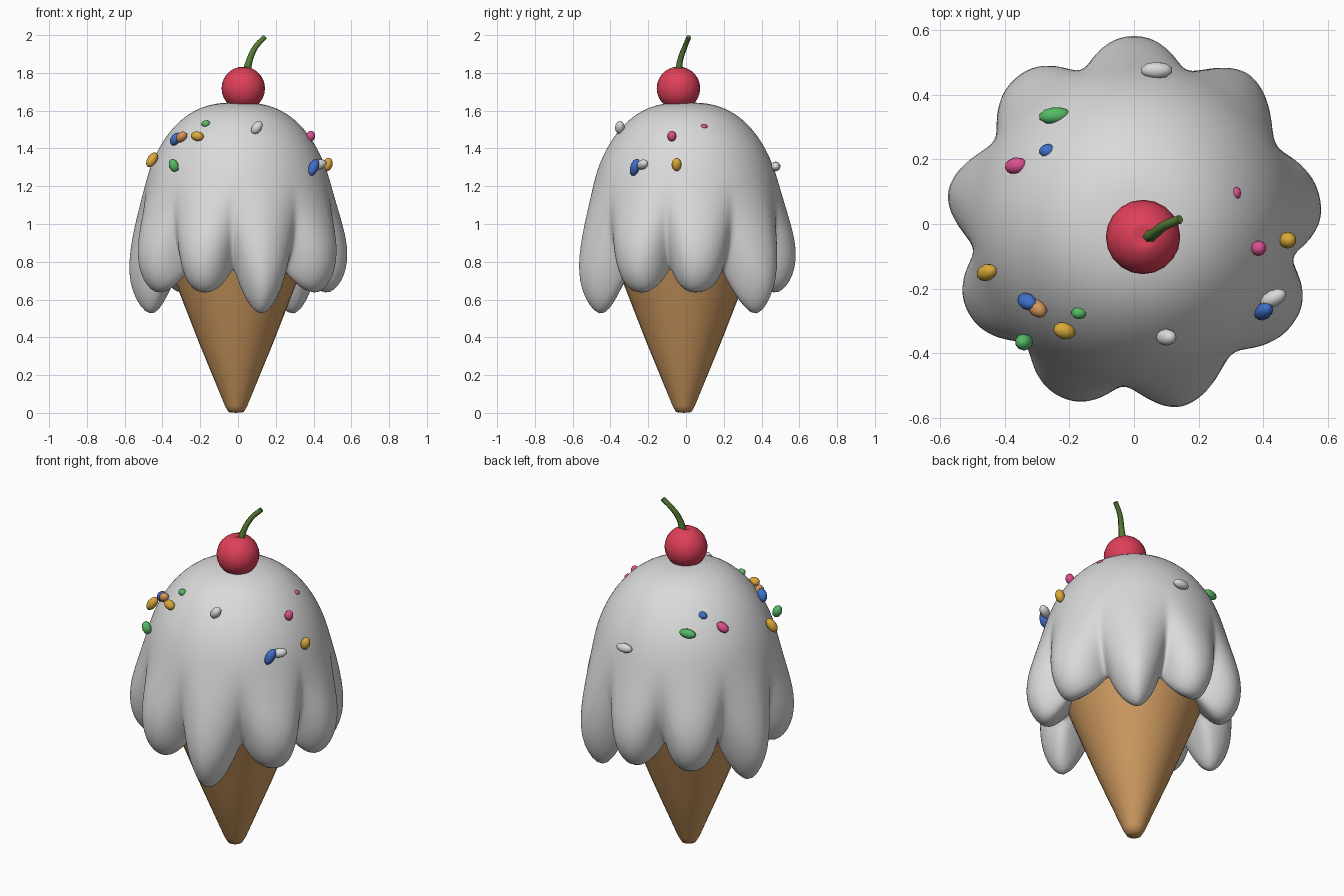
import bpy
import bmesh
import math
from mathutils import Vector

cube = bpy.data.objects.get("Cube")
if cube:
    bpy.data.objects.remove(cube, do_unlink=True)


def material(name, *rgb):
    mat = bpy.data.materials.new(name)
    mat.use_nodes = True
    mat.diffuse_color = (*rgb, 1)
    mat.node_tree.nodes["Principled BSDF"].inputs["Base Color"].default_value = (*rgb, 1)
    return mat


CREAM = material("cream white", .7, .7, .7)
WAFER = material("wafer tan", .63, .33, .12)
RED = material("cherry red", .74, .05, .1)
STEM = material("stem green", .09, .2, .035)
GREEN = material("candy green", .09, .5, .13)
BLUE = material("candy blue", .05, .16, .6)
PINK = material("candy pink", .7, .08, .28)
YELLOW = material("candy yellow", .7, .4, .04)
ORANGE = material("candy orange", .65, .3, .1)


def add_object(name, bm, mat, subdivisions=0):
    bmesh.ops.recalc_face_normals(bm, faces=bm.faces)
    for face in bm.faces:
        face.smooth = True
    mesh = bpy.data.meshes.new(name)
    bm.to_mesh(mesh)
    bm.free()
    mesh.materials.append(mat)
    obj = bpy.data.objects.new(name, mesh)
    bpy.context.collection.objects.link(obj)
    if subdivisions:
        mod = obj.modifiers.new("smooth", "SUBSURF")
        mod.levels = mod.render_levels = subdivisions
    return obj


def lathe(name, mat, angles, profile_at, pole_z, subdivisions=0):
    """Skin rings of (radius, height) around a pole; the profile may vary by angle."""
    bm = bmesh.new()
    pole = bm.verts.new((0, 0, pole_z))
    columns = [[bm.verts.new((r * math.cos(a), r * math.sin(a), z))
                for r, z in profile_at(i)] for i, a in enumerate(angles)]
    for left, right in zip(columns, columns[1:] + columns[:1]):
        bm.faces.new((pole, left[0], right[0]))
        for k in range(len(left) - 1):
            bm.faces.new((left[k], left[k + 1], right[k + 1], right[k]))
    return add_object(name, bm, mat, subdivisions)


# Wafer cone with a rounded point
cone_profile = [(.04, .004), (.058, .035), (.2, .38), (.325, .7), (.4, .9)]
cone = lathe("wafer_cone", WAFER, [math.tau * i / 32 for i in range(32)],
             lambda i: cone_profile, 0)
cone.location = (-.01, -.012, 0)

# Ice cream dome whose hem runs into nine rounded drips
dome = [(.14, 1.638), (.265, 1.59), (.38, 1.475), (.458, 1.33), (.497, 1.19)]
valley = dome + [(.505, 1.05), (.485, .92), (.44, .82), (.395, .765), (.36, .78), (.3, .86)]
short_drip = dome + [(.54, 1.05), (.59, .88), (.575, .72), (.49, .615), (.4, .66), (.3, .84)]
long_drip = dome + [(.54, 1.05), (.59, .83), (.585, .64), (.47, .475), (.385, .6), (.3, .82)]
drips = [(6, short_drip), (52, long_drip), (90, short_drip), (128, short_drip),
         (170, long_drip), (208, short_drip), (248, short_drip), (285, long_drip),
         (330, short_drip)]
STEPS = 6
cream_angles, cream_columns = [], []
for n, (centre, drip) in enumerate(drips):
    before = (centre - drips[n - 1][0]) % 360 / 2
    after = (drips[(n + 1) % len(drips)][0] - centre) % 360 / 2
    for s in range(-STEPS, STEPS):
        u = s / STEPS
        cream_angles.append(math.radians(centre + u * (before if u < 0 else after)))
        weight = 1 - abs(u) ** (1.7 if drip is long_drip else 2.2)
        cream_columns.append([Vector(v).lerp(Vector(d), weight)
                              for v, d in zip(valley, drip)])
lathe("ice_cream", CREAM, cream_angles, lambda i: cream_columns[i], 1.645, 2)

# Cherry with a shallow dimple
bm = bmesh.new()
bmesh.ops.create_uvsphere(bm, u_segments=20, v_segments=14, radius=.115)
for v in bm.verts:
    if math.hypot(v.co.x, v.co.y) < .01 and v.co.z > 0:
        v.co.z -= .02
cherry = add_object("cherry", bm, RED)
cherry.location = (.028, -.04, 1.718)

# Curved cherry stem, tapering in the middle
curve = bpy.data.curves.new("cherry_stem", "CURVE")
curve.dimensions = "3D"
curve.bevel_depth = .017
curve.bevel_resolution = 1
curve.use_fill_caps = True
curve.resolution_u = 5
path = [(.045, -.04, 1.8, 1.3), (.062, -.03, 1.87, 1), (.095, -.005, 1.94, .85),
        (.142, .015, 1.99, .8)]
spline = curve.splines.new("BEZIER")
spline.bezier_points.add(len(path) - 1)
for point, (x, y, z, radius) in zip(spline.bezier_points, path):
    point.co = (x, y, z)
    point.radius = radius
    point.handle_left_type = point.handle_right_type = "AUTO"
curve.materials.append(STEM)
stem = bpy.data.objects.new("cherry_stem", curve)
bpy.context.collection.objects.link(stem)

# Candy sprinkles: colour, position, half length, direction
sprinkles = [
    (GREEN, (-.245, .335, 1.42), .05, (1, .1, 0)),
    (BLUE, (-.265, .225, 1.49), .028, (1, 0, 0)),
    (PINK, (-.365, .18, 1.43), .038, (1, .2, .6)),
    (CREAM, (.07, .475, 1.305), .05, (1, 0, 0)),
    (PINK, (.315, .095, 1.515), .02, (0, 1, 0)),
    (PINK, (.385, -.075, 1.465), .03, (.2, 0, 1)),
    (YELLOW, (.475, -.05, 1.315), .038, (.3, 0, 1)),
    (CREAM, (.43, -.23, 1.315), .045, (1, .5, .3)),
    (BLUE, (.4, -.27, 1.3), .05, (.4, .3, 1)),
    (CREAM, (.1, -.35, 1.51), .04, (.6, 0, .8)),
    (GREEN, (-.17, -.275, 1.53), .024, (1, 0, 0)),
    (YELLOW, (-.215, -.33, 1.465), .036, (1, -.3, -.2)),
    (ORANGE, (-.3, -.26, 1.46), .038, (.6, -.5, .5)),
    (BLUE, (-.33, -.24, 1.45), .04, (.5, -.3, .7)),
    (YELLOW, (-.455, -.15, 1.34), .045, (.5, .2, .8)),
    (GREEN, (-.34, -.365, 1.31), .037, (-.4, 0, 1)),
]
for colour, position, length, direction in sprinkles:
    bm = bmesh.new()
    bmesh.ops.create_icosphere(bm, subdivisions=2, radius=1)
    width = min(.026, length * .8)
    bmesh.ops.scale(bm, verts=bm.verts, vec=(length, width, width))
    sprinkle = add_object("sprinkle", bm, colour)
    sprinkle.location = position
    sprinkle.rotation_mode = "QUATERNION"
    sprinkle.rotation_quaternion = Vector(direction).to_track_quat("X", "Z")
